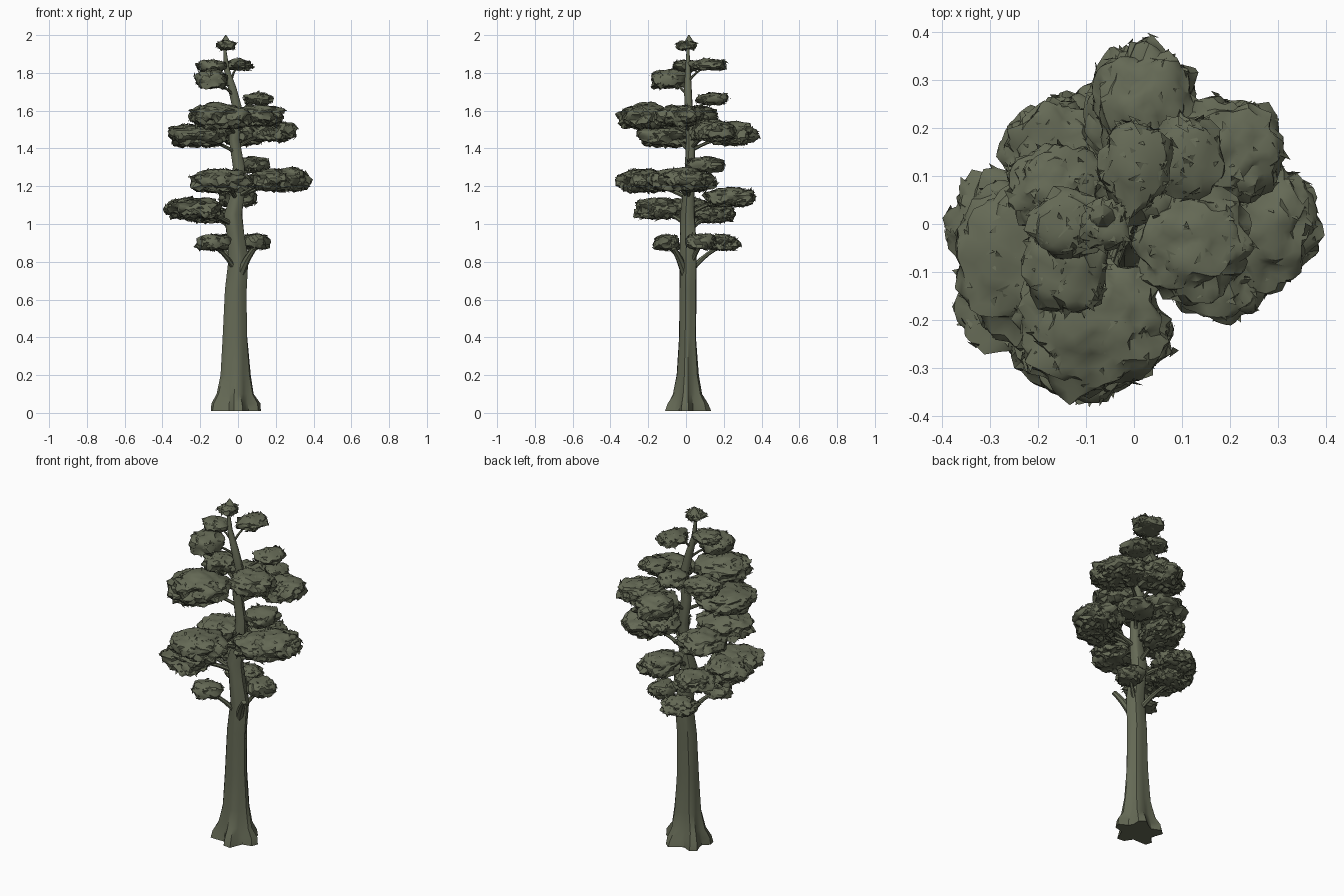
import bpy, bmesh, math, random
from mathutils import Vector, noise

if "Cube" in bpy.data.objects:
    bpy.data.objects.remove(bpy.data.objects["Cube"], do_unlink=True)

rng = random.Random(7)

# One olive colour for bark and foliage
olive = bpy.data.materials.new("olive_green")
olive.use_nodes = True
COLOUR = (0.13, 0.143, 0.092, 1)
olive.diffuse_color = COLOUR
olive.node_tree.nodes["Principled BSDF"].inputs["Base Color"].default_value = COLOUR
olive.node_tree.nodes["Principled BSDF"].inputs["Roughness"].default_value = 0.9


def finish(name, bm, angle=50):
    mesh = bpy.data.meshes.new(name)
    bm.to_mesh(mesh)
    bm.free()
    obj = bpy.data.objects.new(name, mesh)
    bpy.context.collection.objects.link(obj)
    mesh.materials.append(olive)
    bpy.ops.object.select_all(action="DESELECT")
    obj.select_set(True)
    bpy.context.view_layer.objects.active = obj
    bpy.ops.object.shade_smooth_by_angle(angle=math.radians(angle))
    return obj


def loft(bm, rings):
    """Skin a list of equal vertex rings and cap both ends."""
    for low, high in zip(rings, rings[1:]):
        n = len(low)
        for i in range(n):
            bm.faces.new((low[i], low[(i + 1) % n], high[(i + 1) % n], high[i]))
    bm.faces.new(rings[0][::-1])
    bm.faces.new(rings[-1])


# Trunk stations: height, centre x, centre y, radius x, radius y, root lobing
TRUNK = [
    (0.01, -0.02, 0.012, 0.118, 0.105, 0.26), (0.05, -0.02, 0.012, 0.112, 0.095, 0.24),
    (0.10, -0.02, 0.01, 0.092, 0.072, 0.16), (0.20, -0.015, 0.01, 0.075, 0.057, 0.09),
    (0.40, -0.015, 0.01, 0.064, 0.045, 0.06), (0.65, -0.012, 0.012, 0.056, 0.045, 0.06),
    (0.82, 0.002, 0.015, 0.053, 0.045, 0.06), (0.95, -0.015, 0.012, 0.045, 0.042, 0.06),
    (1.05, -0.025, 0.01, 0.046, 0.038, 0.06), (1.15, -0.005, 0.015, 0.038, 0.03, 0.04),
    (1.30, 0.005, 0.02, 0.03, 0.026, 0.04), (1.45, -0.02, 0.025, 0.028, 0.025, 0.04),
    (1.60, 0.0, 0.015, 0.026, 0.022, 0.04), (1.72, -0.03, 0.01, 0.022, 0.02, 0.04),
    (1.82, -0.06, 0.01, 0.015, 0.014, 0.0), (1.93, -0.07, 0.01, 0.007, 0.007, 0.0),
]


def trunk_at(z):
    for a, b in zip(TRUNK, TRUNK[1:]):
        if z <= b[0]:
            t = (z - a[0]) / (b[0] - a[0])
            return Vector((a[1] + (b[1] - a[1]) * t, a[2] + (b[2] - a[2]) * t, z))


# Trunk with a flared, lobed foot
bm = bmesh.new()
SIDES = 20
rings = []
for z, cx, cy, rx, ry, lobe in TRUNK:
    ring = []
    for i in range(SIDES):
        a = math.tau * i / SIDES
        k = 1 + lobe * math.cos(5 * a + 0.6 + z) + rng.uniform(-0.05, 0.05)
        ring.append(bm.verts.new((cx + rx * k * math.cos(a), cy + ry * k * math.sin(a), z)))
    rings.append(ring)
loft(bm, rings)
finish("trunk", bm, 35)


def limb(name, start, end, r0, r1, sides=7):
    """Tapered, slightly arched branch."""
    bm = bmesh.new()
    rings = []
    axis = (end - start).to_track_quat("Z", "Y")
    for s in range(6):
        t = s / 5
        p = start.lerp(end, t)
        p.z += 0.02 * math.sin(math.pi * t)
        r = r0 + (r1 - r0) * t
        rings.append([bm.verts.new(p + axis @ Vector((r * math.cos(math.tau * i / sides),
                                                      r * math.sin(math.tau * i / sides), 0)))
                      for i in range(sides)])
    loft(bm, rings)
    finish(name, bm)


def pad(name, centre, size, flakes):
    """Cushion of foliage: lumpy dome, rough underside, ragged leaf flakes."""
    c, size = Vector(centre), Vector(size)
    seed = Vector([rng.uniform(0, 50) for _ in range(3)])
    bm = bmesh.new()
    bmesh.ops.create_icosphere(bm, subdivisions=4 if size.x > 0.1 else 3, radius=1)
    for v in bm.verts:
        d = v.co.normalized()
        p = d * (1 + 0.25 * noise.noise(d * 1.6 + seed) + 0.2 * noise.noise(d * 4 + seed))
        # Squarer shoulder, with a rough flattened underside
        p.z = math.copysign(abs(p.z) ** 0.8, p.z)
        if p.z < 0:
            p.z = max(p.z, -0.8) + 0.3 * noise.noise(d * 6 + seed)
        v.co = c + Vector((p.x * size.x, p.y * size.y, p.z * size.z))
    bm.normal_update()
    # Flakes lie almost flat on the surface, with one corner peeling away
    spots = [(v.co.copy(), v.normal.copy()) for v in bm.verts]
    for _ in range(flakes):
        p, n = rng.choice(spots)
        side = n.cross(Vector([rng.uniform(-1, 1) for _ in range(3)])).normalized()
        along = n.cross(side)
        w, k = rng.uniform(0.01, 0.026), rng.uniform(0.2, 0.7)
        bm.faces.new([bm.verts.new(q) for q in (
            p - side * w * k - n * 0.004,
            p + side * w * (1 - k) - along * w * 0.3 - n * 0.002,
            p + along * w + n * rng.uniform(0.0, 0.009))])
    finish(name, bm, 35)


# Foliage pads: centre, half sizes
PADS = [
    ((-0.13, -0.10, 0.90), (0.09, 0.07, 0.045)), ((0.095, 0.08, 0.905), (0.075, 0.08, 0.045)),
    ((-0.09, 0.19, 0.90), (0.10, 0.09, 0.045)), ((-0.26, -0.01, 1.08), (0.12, 0.12, 0.06)),
    ((-0.22, -0.15, 1.08), (0.14, 0.12, 0.06)), ((0.0, 0.23, 1.14), (0.10, 0.14, 0.055)),
    ((-0.16, 0.14, 1.05), (0.11, 0.11, 0.05)), ((-0.09, -0.23, 1.225), (0.15, 0.135, 0.065)),
    ((-0.12, 0.02, 1.22), (0.12, 0.12, 0.055)), ((0.25, 0.0, 1.23), (0.13, 0.13, 0.065)),
    ((0.17, -0.09, 1.23), (0.12, 0.11, 0.06)), ((0.08, 0.10, 1.31), (0.09, 0.10, 0.045)),
    ((-0.21, -0.07, 1.465), (0.15, 0.17, 0.065)), ((0.03, 0.24, 1.475), (0.11, 0.13, 0.065)),
    ((0.18, 0.15, 1.49), (0.115, 0.12, 0.06)), ((-0.09, -0.21, 1.565), (0.15, 0.135, 0.07)),
    ((0.12, -0.04, 1.57), (0.12, 0.12, 0.06)), ((-0.16, 0.07, 1.575), (0.10, 0.09, 0.05)),
    ((0.03, 0.08, 1.575), (0.09, 0.08, 0.045)), ((0.11, 0.14, 1.66), (0.075, 0.085, 0.035)),
    ((-0.14, -0.09, 1.765), (0.09, 0.095, 0.055)), ((0.0, 0.12, 1.84), (0.075, 0.095, 0.032)),
    ((-0.14, 0.0, 1.835), (0.075, 0.07, 0.035)), ((-0.06, 0.0, 1.945), (0.05, 0.055, 0.026)),
]
for i, (centre, size) in enumerate(PADS, 1):
    pad(f"foliage_pad_{i}", centre, size, int(30 + 700 * size[0]))
    drop = 0.16 if centre[2] < 1.0 else 0.09
    tip = Vector(centre) - Vector((0, 0, size[2] * 0.4))
    thick = 0.024 - 0.009 * centre[2]
    if i < len(PADS):
        limb(f"branch_{i}", trunk_at(centre[2] - drop), tip, thick, thick * 0.5)

# Bare broken limb on the front
limb("bare_limb", trunk_at(0.68), Vector((0.085, -0.065, 0.87)), 0.026, 0.014)

# Pointed leader at the crown
bm = bmesh.new()
bmesh.ops.create_cone(bm, cap_ends=True, segments=7, radius1=0.042, radius2=0.003, depth=0.06)
bmesh.ops.translate(bm, verts=bm.verts, vec=(-0.065, 0.015, 1.97))
finish("crown_tip", bm)
